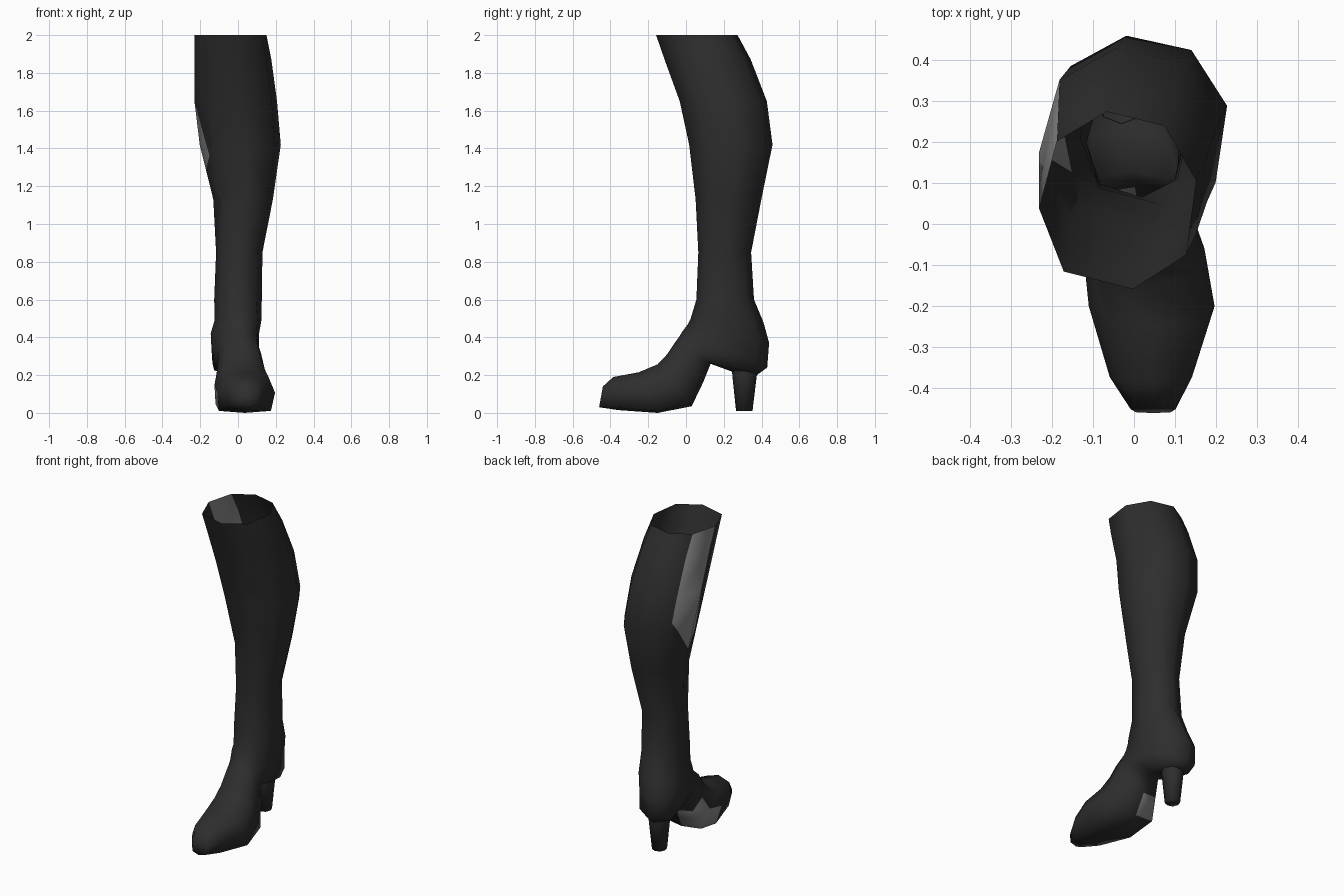
import bpy, bmesh, math
from mathutils import Vector

if "Cube" in bpy.data.objects:
    bpy.data.objects.remove(bpy.data.objects["Cube"])

def material(name, v):
    m = bpy.data.materials.new(name)
    m.diffuse_color = (v, v, v, 1)
    m.use_nodes = True
    m.node_tree.nodes["Principled BSDF"].inputs["Base Color"].default_value = m.diffuse_color
    return m

BLACK = material("black leather", 0.027)
GREY = material("grey panel", 0.25)
SIDES = 8

def mesh_object(name, rings, mats):
    """Loft the rings into an open-topped tube closed at its far end."""
    verts = [v for r in rings for v in r]
    faces = []
    for r in range(len(rings) - 1):
        a, b = r * SIDES, (r + 1) * SIDES
        for i in range(SIDES):
            j = (i + 1) % SIDES
            faces.append((a + i, b + i, b + j, a + j))
    faces.append(tuple(range(len(verts) - 1, len(verts) - 1 - SIDES, -1)))
    me = bpy.data.meshes.new(name)
    me.from_pydata(verts, [], faces)
    for m in mats:
        me.materials.append(m)
    for p in me.polygons:
        p.use_smooth = True
    ob = bpy.data.objects.new(name, me)
    bpy.context.collection.objects.link(ob)
    return ob

def spow(v, p):
    return 0 if abs(v) < 1e-6 else math.copysign(abs(v) ** p, v)

def ring(front, back, cx, h, twist=0, skew=0, square=0.95):
    """Eight-sided section between a front (y, z) point and a back or sole point."""
    out = []
    for i in range(SIDES):
        a = math.tau * i / SIDES
        a += math.radians(twist * (.65 + .35 * math.cos(a)))
        p = square if math.sin(a) > 1e-6 else 0.85
        u, t = spow(math.cos(a), p), spow(math.sin(a), p)
        k = (t + 1) / 2
        y = front[0] + (back[0] - front[0]) * k
        z = front[1] + (back[1] - front[1]) * k
        out.append((cx + u * h - skew * y, y, z))
    return out

# Leg shaft: height, front y, back y, centre x, half width
shaft = [
    (2.0, -.16, .275, -.038, .193),
    (1.87, -.115, .345, -.025, .206),
    (1.65, -.035, .43, -.01, .221),
    (1.42, .015, .46, .014, .217),
    (1.13, .05, .40, .028, .159),
    (.85, .065, .345, .007, .123),
    (.6, .055, .36, 0, .126),
]
rings = [ring((f, z), (b, z), cx, h, min(12, max(0, (z - .5) * 16)))
         for z, f, b, cx, h in shaft]

# Foot: sections fanning from the ankle bend round the heel to the toe
# (top point, sole point, half width, back squareness)
foot = [
    ((.025, .5), (.41, .48), .124, .9),
    ((.01, .47), (.44, .37), .128, .85),
    ((-.005, .45), (.43, .24), .126, .75),
    ((-.02, .43), (.375, .2), .12, .7),
    ((-.035, .405), (.24, .22), .115, .7),
    ((-.06, .37), (.13, .26), .112, .7),
    ((-.1, .31), (.09, .16), .125, .55),
    ((-.15, .257), (.03, .035), .148, .35),
    ((-.25, .215), (-.15, 0), .153, .3),
    ((-.385, .19), (-.36, .015), .1, .45),
    ((-.44, .14), (-.46, .03), .055, .7),
]
for n, (top, sole, h, sq) in enumerate(foot):
    skew = .07 if n in (0, 9, 10) else .14
    rings.append(ring(top, sole, .015, h, 0, skew, sq))
boot = mesh_object("boot_upper", rings, [BLACK, GREY])

# Grey panels: left of the calf (its lower point cut with three planes),
# and the low left and back-left faces of the forefoot
bm = bmesh.new()
bm.from_mesh(boot.data)
bm.faces.ensure_lookup_table()
face = lambda r, i: bm.faces[r * SIDES + i]
for r, i in [(0, 3), (1, 3), (13, 3), (14, 3), (13, 2)]:
    face(r, i).material_index = 1
region = [face(r, i) for r in (2, 3) for i in (3, 4)]
planes = [(Vector((0, .15, 1.5)), Vector((0, 1, -.17))),
          (Vector((0, .13, 1.36)), Vector((0, .9, 1))),
          (Vector((0, .22, 1.28)), Vector((0, -1.4, 1)))]
for co, no in planes:
    edges = {e for f in region for e in f.edges}
    verts = {v for f in region for v in f.verts}
    mark = bm.faces.layers.int.get("region") or bm.faces.layers.int.new("region")
    if co is planes[0][0]:
        bm.faces.ensure_lookup_table()
        region = [face(r, i) for r in (2, 3) for i in (3, 4)]
        edges = {e for f in region for e in f.edges}
        verts = {v for f in region for v in f.verts}
        for f in region:
            f[mark] = 1
    bmesh.ops.bisect_plane(bm, geom=list(verts) + list(edges) + region,
                           plane_co=co, plane_no=no)
    region = [f for f in bm.faces if f[mark]]
for f in region:
    c = f.calc_center_median()
    if all((c - co).dot(no) > 0 for co, no in planes):
        f.material_index = 1
bm.to_mesh(boot.data)
bm.free()

# Slim tapered heel
mesh_object("heel", [ring((f, z), (b, z), -.03, h) for z, f, b, h in (
    (.27, .243, .378, .06), (.2, .245, .375, .058), (0.01, .265, .352, .042))], [BLACK])
